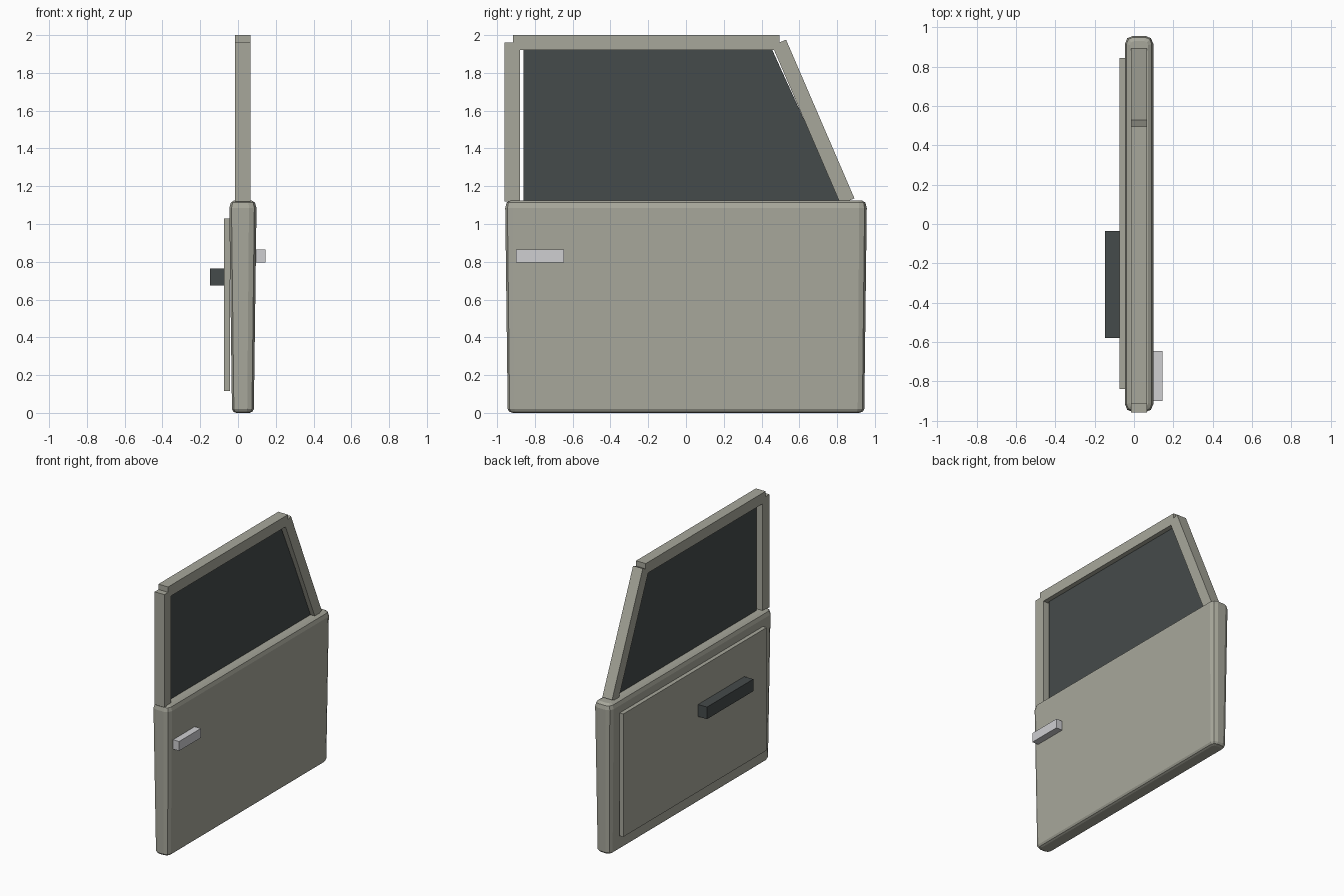
import bpy
import bmesh
import math
from mathutils import Matrix

cube = bpy.data.objects.get("Cube")
if cube:
    bpy.data.objects.remove(cube, do_unlink=True)


def make_material(name, rgb):
    mat = bpy.data.materials.new(name)
    mat.use_nodes = True
    mat.diffuse_color = (*rgb, 1)
    mat.node_tree.nodes["Principled BSDF"].inputs["Base Color"].default_value = (*rgb, 1)
    return mat


paint = make_material("khaki_paint", (0.39, 0.39, 0.33))
dark = make_material("dark_grey", (0.06, 0.07, 0.07))
chrome = make_material("pale_metal", (0.62, 0.62, 0.64))


def finish(name, bm, mat):
    bmesh.ops.recalc_face_normals(bm, faces=bm.faces)
    mesh = bpy.data.meshes.new(name)
    bm.to_mesh(mesh)
    bm.free()
    mesh.materials.append(mat)
    obj = bpy.data.objects.new(name, mesh)
    bpy.context.collection.objects.link(obj)
    return obj


def box(name, xs, ys, zs, mat, tilt=0):
    """Box spanning the given ranges, turned about x around its own centre."""
    bm = bmesh.new()
    spans = (xs, ys, zs)
    centre = [(a + b) / 2 for a, b in spans]
    size = [b - a for a, b in spans]
    matrix = (Matrix.Translation(centre) @ Matrix.Rotation(tilt, 4, "X")
              @ Matrix.Diagonal((*size, 1)))
    bmesh.ops.create_cube(bm, size=1, matrix=matrix)
    return finish(name, bm, mat)


# Lower door shell: rounded rectangles lofted upward, wider at the top
MID_X = 0.026


def ring(bm, z, hx, hy, r):
    verts = []
    for quarter, (sx, sy) in enumerate(((1, 1), (-1, 1), (-1, -1), (1, -1))):
        for step in range(3):
            a = math.radians(90 * quarter + 45 * step)
            x = MID_X + sx * (hx - r) + r * math.cos(a)
            y = sy * (hy - r) + r * math.sin(a)
            verts.append(bm.verts.new((x, y, z)))
    return verts


bm = bmesh.new()
levels = [(0, 0.036, 0.915, 0.02), (0.006, 0.05, 0.935, 0.03),
          (0.02, 0.058, 0.944, 0.035), (1.085, 0.072, 0.957, 0.04),
          (1.113, 0.064, 0.95, 0.034), (1.125, 0.046, 0.93, 0.02)]
rings = [ring(bm, *level) for level in levels]
for low, high in zip(rings, rings[1:]):
    for i in range(len(low)):
        j = (i + 1) % len(low)
        bm.faces.new((low[i], low[j], high[j], high[i]))
bm.faces.new(rings[0])
bm.faces.new(rings[-1])
finish("door_shell", bm, paint)

# Window frame
FRAME_X = (-0.015, 0.065)
box("rear_post", FRAME_X, (-0.96, -0.88), (1.12, 1.96), paint)
box("top_rail", FRAME_X, (-0.915, 0.495), (1.92, 2.0), paint)
low_y, high_y, low_z, high_z = 0.855, 0.493, 1.12, 1.96
length = math.hypot(high_y - low_y, high_z - low_z)
mid_y, mid_z = (low_y + high_y) / 2, (low_z + high_z) / 2
box("front_post", FRAME_X, (mid_y - 0.04, mid_y + 0.04),
    (mid_z - length / 2, mid_z + length / 2), paint,
    tilt=math.atan2(low_y - high_y, high_z - low_z))

# Window glass, a thin slanted plate
bm = bmesh.new()
outline = [(-0.86, 1.12), (0.822, 1.12), (0.455, 1.925), (-0.86, 1.925)]
plate = bm.faces.new([bm.verts.new((0.02, y, z)) for y, z in outline])
extruded = bmesh.ops.extrude_face_region(bm, geom=[plate])["geom"]
bmesh.ops.translate(bm, vec=(0.01, 0, 0),
                    verts=[v for v in extruded if isinstance(v, bmesh.types.BMVert)])
finish("window_glass", bm, dark)

# Inside trim and outside handle
box("inner_panel", (-0.075, -0.042), (-0.84, 0.845), (0.115, 1.03), paint)
box("armrest", (-0.148, -0.073), (-0.58, -0.035), (0.675, 0.765), dark)
box("outer_handle", (0.085, 0.145), (-0.9, -0.645), (0.795, 0.865), chrome)
